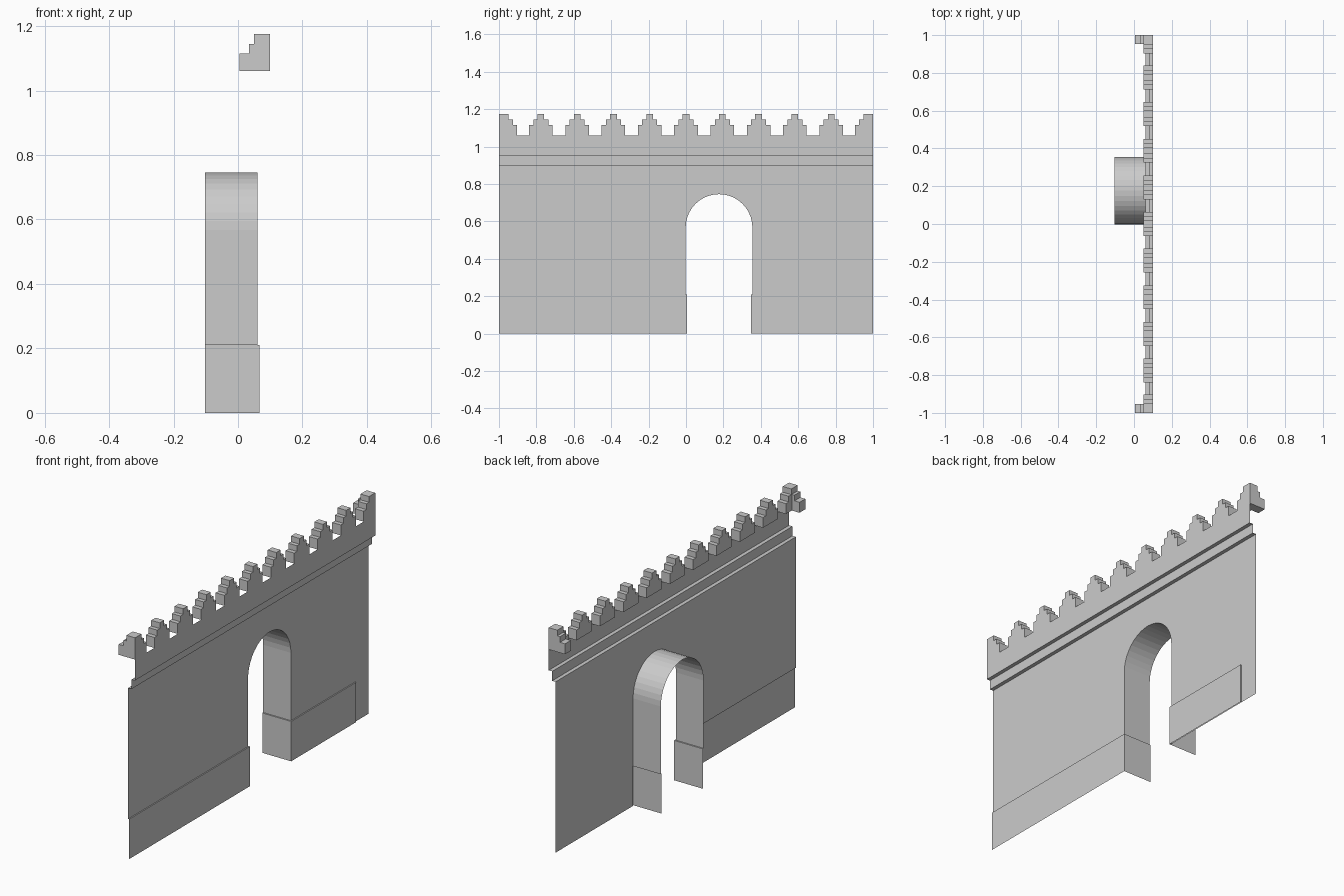
import bpy
from math import sin, cos, pi

if "Cube" in bpy.data.objects:
    bpy.data.objects.remove(bpy.data.objects["Cube"])

X_WALL, X_TRIM, X_TOP, X_PLINTH = 0.06, 0.08, 0.10, 0.066
Z_PLINTH, Z_SPRING, Z_BASE = 0.21, 0.567, 1.06
Y0, Y1 = -0.002, 0.355
R = (Y1 - Y0) / 2


def make(name, verts, faces):
    me = bpy.data.meshes.new(name)
    me.from_pydata(verts, [], faces)
    me.update()
    ob = bpy.data.objects.new(name, me)
    bpy.context.collection.objects.link(ob)
    return ob


def sheet(name, rows):
    """Open surface through equal-length rows of points."""
    n = len(rows[0])
    faces = [(r * n + i, r * n + i + 1, (r + 1) * n + i + 1, (r + 1) * n + i)
             for r in range(len(rows) - 1) for i in range(n - 1)]
    return make(name, [p for row in rows for p in row], faces)


def prism(name, near, far):
    """Closed solid between two matching outlines; near faces outwards."""
    n = len(near)
    faces = [tuple(range(n)), tuple(range(2 * n - 1, n - 1, -1))]
    faces += [(i, i + n, (i + 1) % n + n, (i + 1) % n) for i in range(n)]
    return make(name, near + far, faces)


# Arch outline, shared by wall and tunnel
arch = [(Y0, Z_PLINTH)]
arch += [((Y0 + Y1) / 2 - R * cos(pi * i / 20), Z_SPRING + R * sin(pi * i / 20))
         for i in range(21)]

# Wall face with the arched opening
outline = [(-1, Z_PLINTH)] + arch + [(Y1, 0), (1, 0), (1, 0.9), (-1, 0.9)]
make("wall", [(X_WALL, y, z) for y, z in outline], [tuple(range(len(outline)))])

# Tunnel lining
lining = arch + [(Y1, Z_PLINTH)]
sheet("arch_lining", [[(x, y, z) for y, z in lining] for x in (-0.102, X_WALL)])

# Stepped moulding and parapet
profile = [(X_WALL, 0.9), (X_TRIM, 0.9), (X_TRIM, 0.95), (X_TOP, 0.95), (X_TOP, Z_BASE)]
sheet("parapet", [[(x, -1, z), (x, 1, z)] for x, z in profile])


# Plinths wrapping into the opening
def plinth(name, front, back):
    sheet(name, [[(x, y, z) for x, y in path]
                 for path, z in ((front, 0), (front, Z_PLINTH), (back, Z_PLINTH))])


plinth("plinth_left",
       [(X_PLINTH, -1), (X_PLINTH, 0.005), (-0.102, 0.005)],
       [(X_WALL, -1), (X_WALL, Y0), (-0.102, Y0)])
plinth("plinth_right",
       [(-0.102, 0.348), (X_PLINTH, 0.348), (X_PLINTH, 0.89), (X_WALL, 0.89)],
       [(-0.102, Y1), (X_WALL, Y1), (X_WALL, 0.89), (X_WALL, 0.89)])

# Stepped battlements
steps = [(0.063, Z_BASE), (0.063, 1.115), (0.04, 1.115),
         (0.04, 1.145), (0.018, 1.145), (0.018, 1.175)]
full = steps + [(-w, z) for w, z in reversed(steps)]
for k in range(-4, 5):
    c = k * 0.194
    prism("merlon", [(X_TOP, c + w, z) for w, z in full],
          [(0.05, c + w, z) for w, z in full])

# Corner battlements: one leg along the wall, one turning back
for s in (-1, 1):
    leg = [(1 - w - 0.034, z) for w, z in steps] + [(1, 1.175), (1, Z_BASE)]
    if s > 0:
        leg.reverse()
    prism("corner_merlon", [(X_TOP, s * y, z) for y, z in leg],
          [(0.05, s * y, z) for y, z in leg])
    ret = [(0.005, Z_BASE), (0.05, Z_BASE), (0.05, 1.145),
           (0.034, 1.145), (0.034, 1.115), (0.005, 1.115)]
    a, b = -1, -0.952
    if s > 0:
        a, b = 0.952, 1
    prism("corner_return", [(x, a, z) for x, z in ret], [(x, b, z) for x, z in ret])
